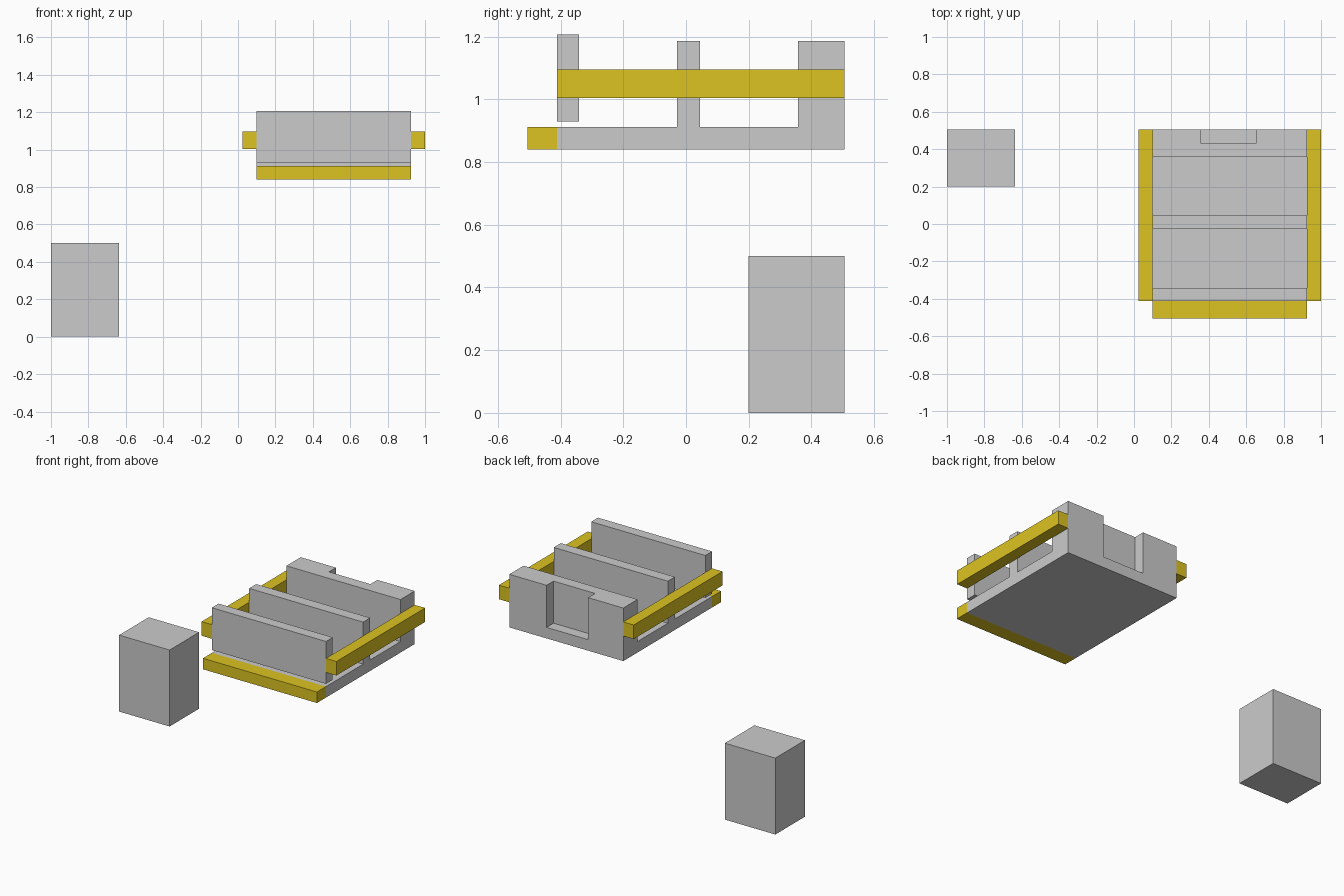
import bpy

if "Cube" in bpy.data.objects:
    bpy.data.objects.remove(bpy.data.objects["Cube"])

yellow = bpy.data.materials.new("yellow")
yellow.diffuse_color = (0.72, 0.55, 0.015, 1)
yellow.use_nodes = True
yellow.node_tree.nodes["Principled BSDF"].inputs["Base Color"].default_value = yellow.diffuse_color


def box(name, x, y, z, mat=None):
    """Axis-aligned box from (min, max) ranges."""
    bpy.ops.mesh.primitive_cube_add(size=1, location=[(a + b) / 2 for a, b in (x, y, z)])
    ob = bpy.context.object
    ob.name = name
    ob.scale = [b - a for a, b in (x, y, z)]
    bpy.ops.object.transform_apply(location=False, rotation=False, scale=True)
    if mat:
        ob.data.materials.append(mat)
    return ob


X = (0.1, 0.925)

# separate block on the ground
box("ground_block", (-1, -0.635), (0.2, 0.505), (0, 0.5))

# base slab with its yellow front lip
box("base_slab", X, (-0.412, 0.505), (0.84, 0.912))
box("front_lip", X, (-0.505, -0.412), (0.84, 0.912), yellow)

# cross panels: the front one hangs between the rails
box("front_panel", X, (-0.412, -0.342), (0.93, 1.207))
box("middle_panel", X, (-0.028, 0.045), (0.912, 1.187))

# rear wall as one extruded U-shaped plan, notched from behind
plan = [(X[0], 0.358), (X[1], 0.358), (X[1], 0.505), (0.655, 0.505),
        (0.655, 0.433), (0.355, 0.433), (0.355, 0.505), (X[0], 0.505)]
n = len(plan)
verts = [(px, py, z) for z in (0.912, 1.187) for px, py in plan]
faces = [tuple(reversed(range(n))), tuple(range(n, 2 * n))]
faces += [(i, (i + 1) % n, n + (i + 1) % n, n + i) for i in range(n)]
mesh = bpy.data.meshes.new("rear_wall")
mesh.from_pydata(verts, [], faces)
bpy.context.collection.objects.link(bpy.data.objects.new("rear_wall", mesh))

# yellow side rails
for side, x in (("left", (0.025, 0.1)), ("right", (0.925, 1.0))):
    box(side + "_rail", x, (-0.412, 0.505), (1.004, 1.096), yellow)
